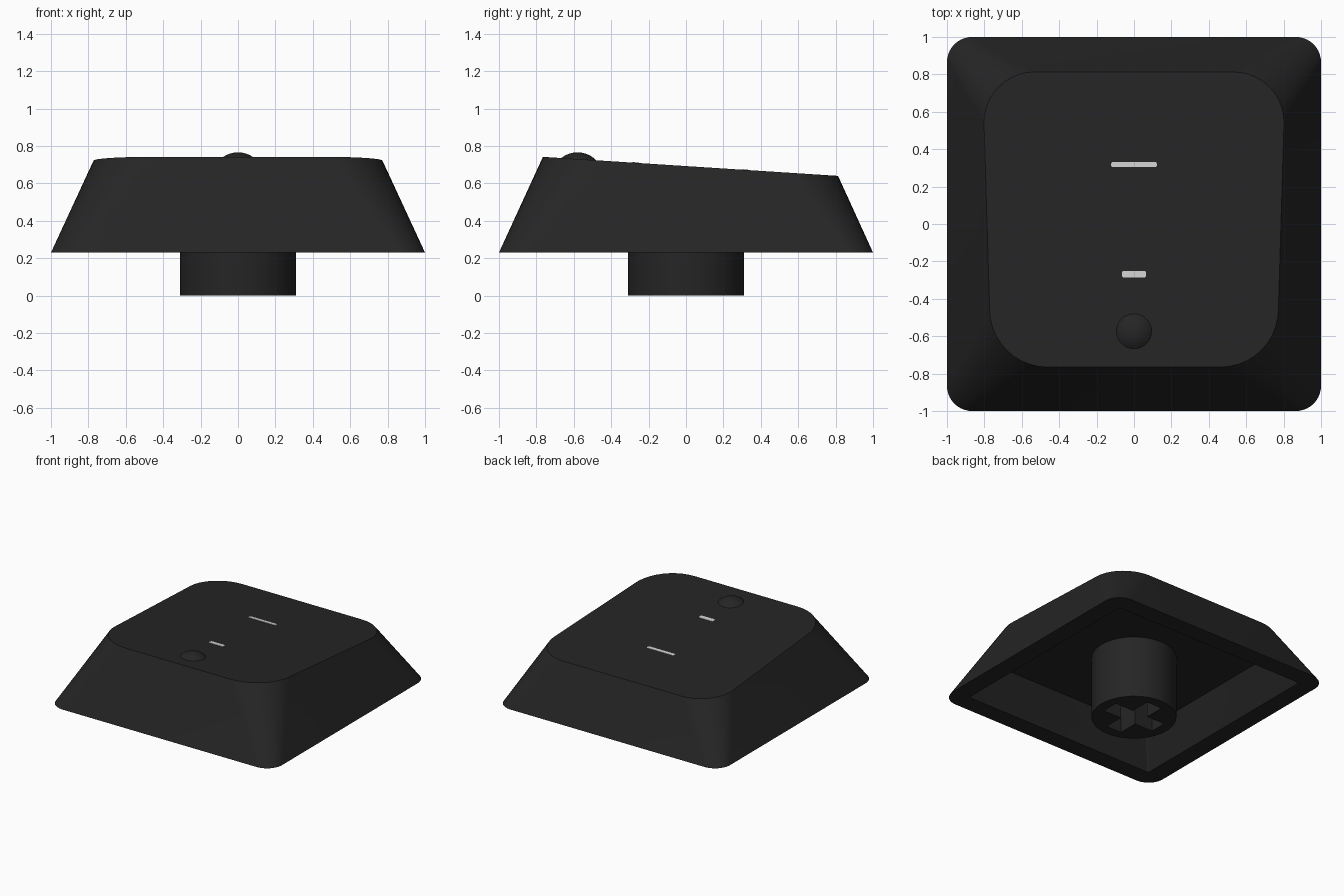
import bpy, bmesh, math

if "Cube" in bpy.data.objects:
    bpy.data.objects.remove(bpy.data.objects["Cube"])

SEG = 10  # segments per rounded corner


def material(name, value):
    m = bpy.data.materials.new(name)
    m.diffuse_color = (value, value, value, 1)
    m.use_nodes = True
    m.node_tree.nodes["Principled BSDF"].inputs["Base Color"].default_value = m.diffuse_color
    return m


BLACK = material("matte black", 0.0185)
GREY = material("light grey", 0.64)


def top_z(y):
    """Height of the sloping top at depth y."""
    return 0.742 - 0.0645 * (y + 0.765)


def ring(y0, y1, hx_front, hx_back, r_front, r_back):
    """Counter-clockwise outline with rounded corners, as (x, y) points."""
    corners = [(hx_back, y1, r_back, 1, 1), (-hx_back, y1, r_back, -1, 1),
               (-hx_front, y0, r_front, -1, -1), (hx_front, y0, r_front, 1, -1)]
    pts = []
    for k, (x, y, r, sx, sy) in enumerate(corners):
        for i in range(SEG + 1):
            a = math.pi / 2 * (k + i / SEG)
            pts.append((x - sx * r + r * math.cos(a), y - sy * r + r * math.sin(a)))
    return pts


def square(h, r):
    return ring(-h, h, h, h, r, r)


def loft(name, rings, mat):
    """Skin a list of equal-length 3D rings and cap both ends."""
    bm = bmesh.new()
    rows = [[bm.verts.new(p) for p in pts] for pts in rings]
    n = len(rows[0])
    for a, b in zip(rows, rows[1:]):
        for i in range(n):
            j = (i + 1) % n
            bm.faces.new((a[i], a[j], b[j], b[i]))
    bm.faces.new(rows[0])
    bm.faces.new(rows[-1])
    bmesh.ops.recalc_face_normals(bm, faces=bm.faces)
    me = bpy.data.meshes.new(name)
    bm.to_mesh(me)
    bm.free()
    ob = bpy.data.objects.new(name, me)
    bpy.context.collection.objects.link(ob)
    me.materials.append(mat)
    return ob


def activate(ob):
    bpy.ops.object.select_all(action='DESELECT')
    ob.select_set(True)
    bpy.context.view_layer.objects.active = ob


def smooth(ob):
    activate(ob)
    bpy.ops.object.shade_smooth_by_angle()


def at(pts, z):
    return [(x, y, z) for x, y in pts]


def circle(r, z, n=64, cy=0.0):
    return [(r * math.cos(2 * math.pi * i / n), cy + r * math.sin(2 * math.pi * i / n), z)
            for i in range(n)]


# Hollow cap: ceiling, inner walls, rim, outer walls, sloping top
top = ring(-0.765, 0.813, 0.772, 0.802, 0.31, 0.27)
smooth(loft("cap_shell", [
    at(square(0.735, 0.012), 0.50),
    at(square(0.855, 0.012), 0.23),
    at(square(1.0, 0.135), 0.23),
    [(x, y, top_z(y)) for x, y in top],
], BLACK))

# Round stem with a cross-shaped socket
stem = loft("stem", [circle(0.31, 0.0), circle(0.31, 0.51)], BLACK)
L, W = 0.23, 0.068
cross = [(L, -W), (L, W), (W, W), (W, L), (-W, L), (-W, W),
         (-L, W), (-L, -W), (-W, -W), (-W, -L), (W, -L), (W, -W)]
cutter = loft("socket_cutter", [at(cross, -0.1), at(cross, 0.45)], BLACK)
cutter.hide_render = True
cut = stem.modifiers.new("socket", 'BOOLEAN')
cut.operation = 'DIFFERENCE'
cut.solver = 'EXACT'
cut.object = cutter
activate(stem)
bpy.ops.object.modifier_apply(modifier="socket")
bpy.data.objects.remove(cutter)
smooth(stem)

# Shallow homing bump near the front
R, CZ = 0.14, 0.626
bump_rings = []
for i in range(11):
    a = math.radians(52 * (1 - i / 10) + 0.5)
    bump_rings.append(circle(R * math.sin(a), CZ + R * math.cos(a), 48, -0.58))
smooth(loft("homing_bump", bump_rings, BLACK))

# Two thin dash marks lying on the slope
for name, cy, hx, hy in (("long_dash", 0.318, 0.122, 0.014), ("short_dash", -0.268, 0.064, 0.018)):
    outline = ring(cy - hy, cy + hy, hx, hx, 0.01, 0.01)
    loft(name, [[(x, y, top_z(y) + d) for x, y in outline] for d in (-0.002, 0.003)], GREY)
